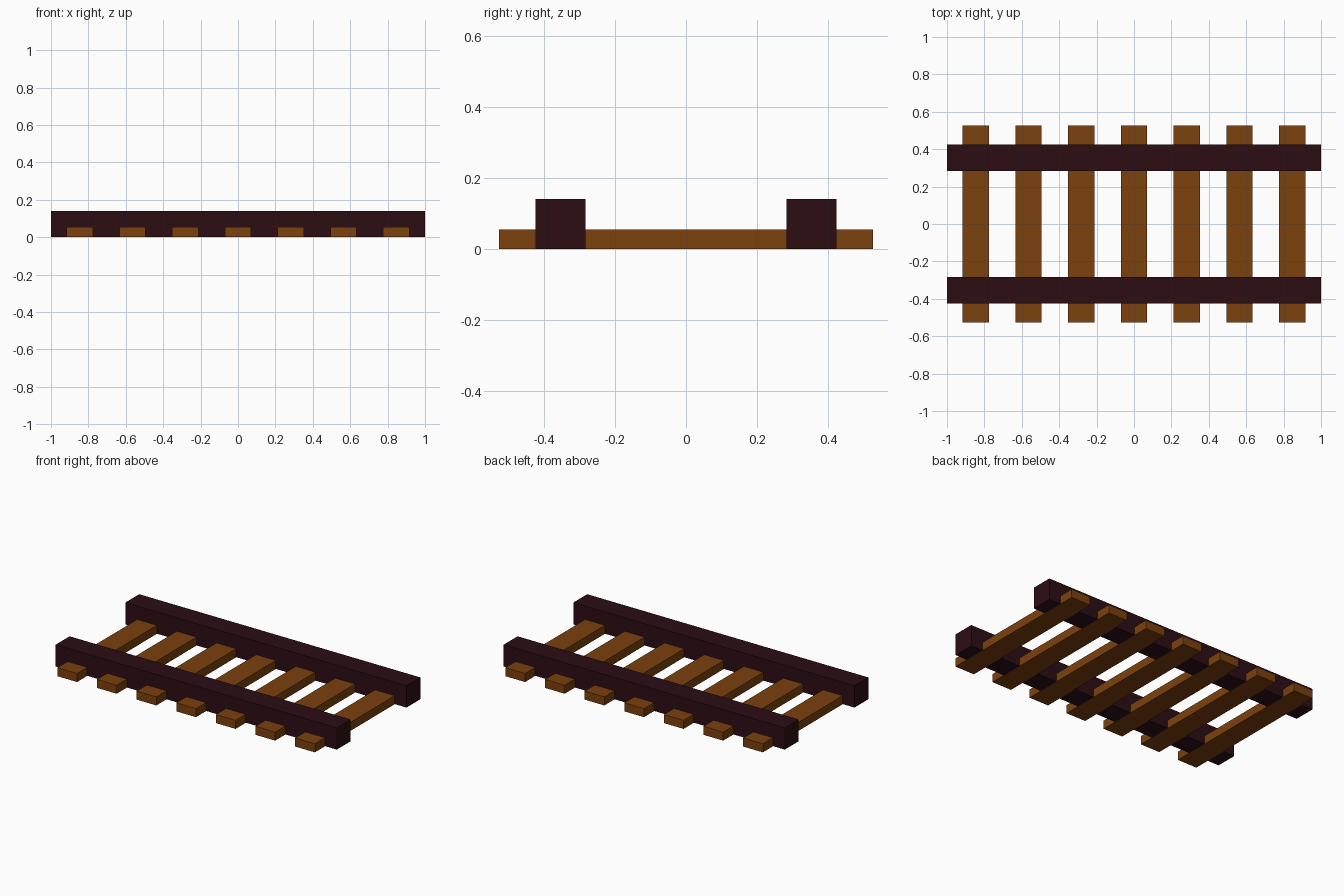
import bpy

if "Cube" in bpy.data.objects:
    bpy.data.objects.remove(bpy.data.objects["Cube"])


def material(name, rgb):
    mat = bpy.data.materials.new(name)
    mat.diffuse_color = (*rgb, 1.0)
    mat.use_nodes = True
    mat.node_tree.nodes["Principled BSDF"].inputs["Base Color"].default_value = mat.diffuse_color
    return mat


def box(name, center, size, mat):
    bpy.ops.mesh.primitive_cube_add(size=1, location=center)
    obj = bpy.context.object
    obj.name = name
    obj.scale = size
    bpy.ops.object.transform_apply(location=False, rotation=False, scale=True)
    obj.data.materials.append(mat)
    return obj


wood = material("wood_brown", (0.20, 0.052, 0.004))
iron = material("dark_maroon", (0.025, 0.004, 0.007))

# Cross ties, evenly spaced along the track
TIE_COUNT, TIE_PITCH, TIE_HEIGHT = 7, 0.282, 0.055
for i in range(TIE_COUNT):
    x = (i - (TIE_COUNT - 1) / 2) * TIE_PITCH
    box(f"cross_tie_{i + 1}", (x, 0, TIE_HEIGHT / 2), (0.14, 1.054, TIE_HEIGHT), wood)

# Two rails, a hair above the ties' undersides so the faces do not coincide
RAIL_BOTTOM, RAIL_TOP = 0.001, 0.141
for name, side in (("front_rail", -1), ("back_rail", 1)):
    box(name, (0, side * 0.354, (RAIL_BOTTOM + RAIL_TOP) / 2),
        (2.0, 0.141, RAIL_TOP - RAIL_BOTTOM), iron)
